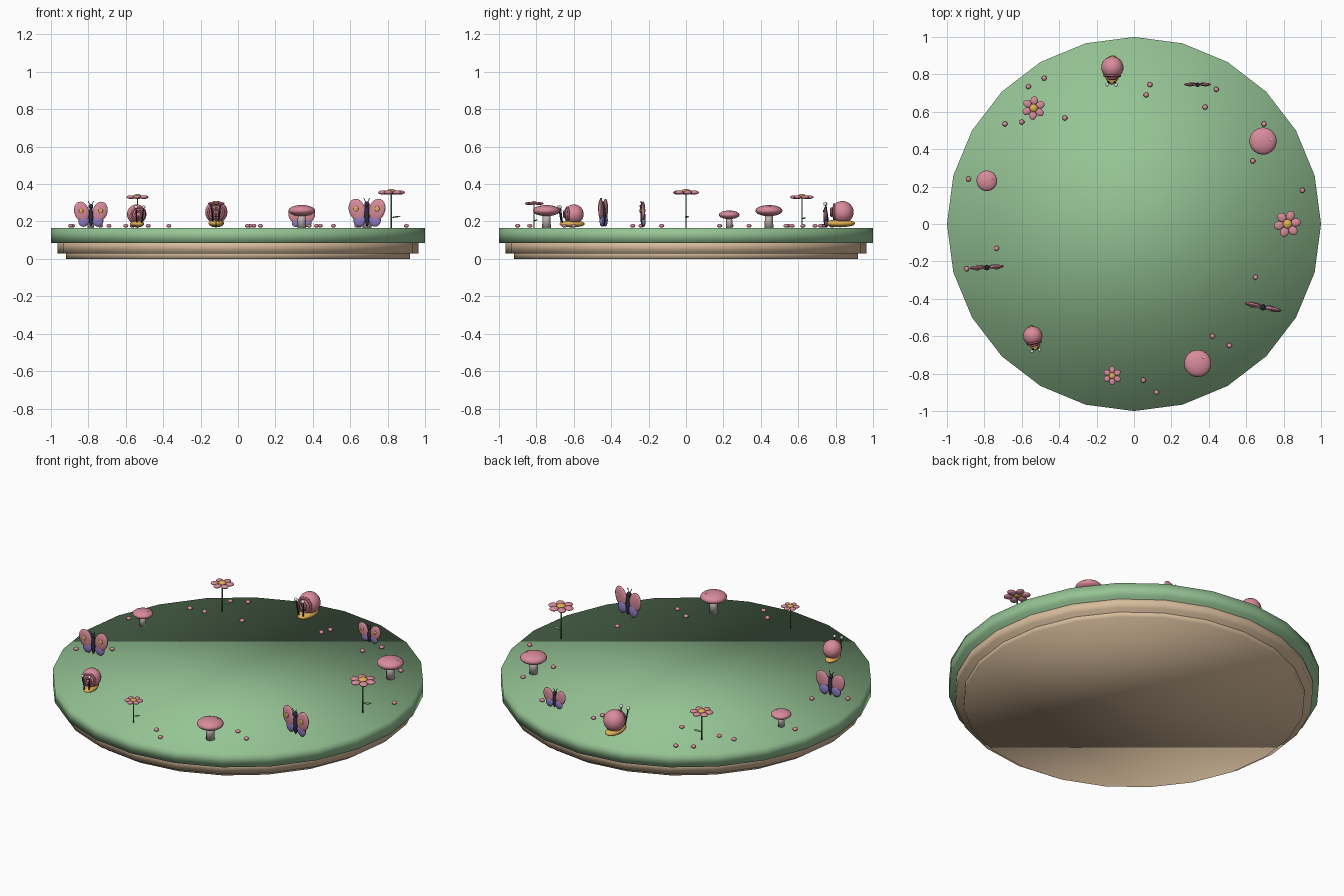
import bpy, bmesh, math
from mathutils import Matrix, Vector

if "Cube" in bpy.data.objects:
    bpy.data.objects.remove(bpy.data.objects["Cube"])

TOP = 0.165
COLORS = {
    "grass": (0.30, 0.55, 0.30), "soil": (0.68, 0.50, 0.33), "pink": (0.69, 0.26, 0.33),
    "purple": (0.27, 0.20, 0.55), "yellow": (0.75, 0.43, 0.09), "dark": (0.03, 0.03, 0.05),
    "stalk": (0.10, 0.28, 0.10), "leaf": (0.20, 0.45, 0.18), "stem": (0.55, 0.48, 0.45),
    "white": (0.85, 0.85, 0.80), "spiral": (0.33, 0.10, 0.13),
}
MATS = {}
for key, rgb in COLORS.items():
    MATS[key] = bpy.data.materials.new(key)
    MATS[key].diffuse_color = (*rgb, 1)


def finish(name, bm, mat):
    mesh = bpy.data.meshes.new(name)
    for f in bm.faces:
        f.smooth = True
    bm.to_mesh(mesh)
    bm.free()
    mesh.materials.append(MATS[mat])
    ob = bpy.data.objects.new(name, mesh)
    bpy.context.collection.objects.link(ob)
    return ob


def blob(name, mat, base, loc, size, rot=(0, 0, 0), seg=14, rings=9):
    """Ellipsoid with half-sizes `size`."""
    bm = bmesh.new()
    r = Matrix.Rotation(rot[2], 4, 'Z') @ Matrix.Rotation(rot[1], 4, 'Y') @ Matrix.Rotation(rot[0], 4, 'X')
    m = base @ Matrix.Translation(loc) @ r @ Matrix.Diagonal((*size, 1))
    bmesh.ops.create_uvsphere(bm, u_segments=seg, v_segments=rings, radius=1, matrix=m)
    return finish(name, bm, mat)


def rod(name, mat, base, a, b, r1, r2, seg=8):
    """Tapered cylinder from a to b."""
    a, b = Vector(a), Vector(b)
    d = b - a
    m = base @ Matrix.Translation((a + b) / 2) @ d.to_track_quat('Z', 'Y').to_matrix().to_4x4()
    bm = bmesh.new()
    bmesh.ops.create_cone(bm, cap_ends=True, segments=seg, radius1=r1, radius2=r2, depth=d.length, matrix=m)
    return finish(name, bm, mat)


def ring(name, mat, base, loc, major, minor, nu=16, nv=8):
    """Torus whose axis runs along y."""
    bm = bmesh.new()
    vs = []
    for i in range(nu):
        u = 2 * math.pi * i / nu
        for j in range(nv):
            v = 2 * math.pi * j / nv
            w = major + minor * math.cos(v)
            vs.append(bm.verts.new(base @ (Vector(loc) + Vector((w * math.cos(u), minor * math.sin(v), w * math.sin(u))))))
    for i in range(nu):
        for j in range(nv):
            k, l = (i + 1) % nu, (j + 1) % nv
            bm.faces.new((vs[i * nv + j], vs[i * nv + l], vs[k * nv + l], vs[k * nv + j]))
    bmesh.ops.recalc_face_normals(bm, faces=bm.faces)
    return finish(name, bm, mat)


def flower(base):
    rod("flower_stem", "stalk", base, (0, 0, 0), (0, 0, 0.188), 0.004, 0.004)
    blob("flower_leaf", "leaf", base, (0.026, 0, 0.06), (0.024, 0.010, 0.004), (0, -0.15, 0))
    for i in range(6):
        a = math.tau * i / 6
        blob("flower_petal", "pink", base, (0.046 * math.cos(a), 0.046 * math.sin(a), 0.19),
             (0.027, 0.023, 0.011), (0, 0, a))
    blob("flower_centre", "yellow", base, (0, 0, 0.195), (0.025, 0.025, 0.014))


def mushroom(base):
    rod("mushroom_stem", "stem", base, (0, 0, 0), (0, 0, 0.085), 0.024, 0.020, 12)
    blob("mushroom_cap", "pink", base, (0, 0, 0.093), (0.073, 0.073, 0.030), seg=18, rings=10)
    blob("mushroom_spot", "white", base, (0.042, 0.006, 0.116), (0.006, 0.006, 0.004))


def butterfly(base):
    blob("butterfly_body", "dark", base, (0, 0, 0.070), (0.013, 0.015, 0.062))
    blob("butterfly_head", "dark", base, (0, -0.005, 0.128), (0.014, 0.014, 0.014))
    for s in (-1, 1):
        blob("upper_wing", "pink", base, (s * 0.055, 0, 0.098), (0.045, 0.012, 0.060), (0, s * 0.3, 0))
        blob("lower_wing", "purple", base, (s * 0.042, 0.003, 0.042), (0.033, 0.012, 0.035), (0, -s * 0.3, 0))
        blob("wing_spot", "yellow", base, (s * 0.058, -0.012, 0.103), (0.013, 0.004, 0.015))
        rod("feeler", "dark", base, (s * 0.004, -0.006, 0.135), (s * 0.016, -0.012, 0.160), 0.002, 0.002, 6)


def snail(base):
    blob("snail_foot", "yellow", base, (0, 0.013, 0.025), (0.042, 0.080, 0.021))
    blob("snail_shell", "pink", base, (0, 0.025, 0.085), (0.060, 0.060, 0.060), seg=18, rings=12)
    ring("shell_ring_outer", "spiral", base, (0, -0.018, 0.085), 0.040, 0.008)
    ring("shell_ring_inner", "spiral", base, (0, -0.034, 0.085), 0.019, 0.007)
    for s in (-1, 1):
        rod("eye_stalk", "dark", base, (s * 0.015, -0.052, 0.035), (s * 0.024, -0.066, 0.125), 0.004, 0.004)
        blob("snail_eye", "white", base, (s * 0.024, -0.067, 0.129), (0.010, 0.010, 0.010))


# Layered round ground slab
I = Matrix.Identity(4)
rod("soil_bottom", "soil", I, (0, 0, 0), (0, 0, 0.045), 0.92, 0.92, 24)
rod("soil_middle", "soil", I, (0, 0, 0.03), (0, 0, 0.10), 0.965, 0.965, 24)
rod("grass_top", "grass", I, (0, 0, 0.085), (0, 0, TOP), 1.0, 1.0, 24)

# Eleven ornaments round the rim: kind cycles, each with scale and turn in degrees
kinds = (flower, mushroom, butterfly, snail)
settings = [(1, 10), (1, 0), (0.72, 0), (1, -2), (0.87, 25), (0.76, 0),
            (0.9, 3), (0.87, 12), (0.69, 30), (1, 40), (1, -12)]
for i, (scale, turn) in enumerate(settings):
    a = math.tau * i / 11
    kinds[i % 4](Matrix.Translation((0.82 * math.cos(a), 0.82 * math.sin(a), TOP))
                 @ Matrix.Rotation(math.radians(turn), 4, 'Z') @ Matrix.Scale(scale, 4))

# Small pink pebbles
for x, y in [(-.565, .735), (-.48, .78), (-.69, .535), (-.60, .545), (-.37, .567), (.065, .69), (.085, .745),
             (.38, .625), (.44, .72), (.695, .535), (.635, .337), (.90, .18), (.65, -.285), (.42, -.6),
             (.51, -.65), (.05, -.835), (.12, -.9), (-.895, -.24), (-.735, -.13), (-.885, .24)]:
    blob("pebble", "pink", I, (x, y, 0.177), (0.014, 0.014, 0.010), seg=10, rings=6)

for m in bpy.data.materials:
    if m.users and not m.is_grease_pencil:
        m.use_nodes = True
        m.node_tree.nodes["Principled BSDF"].inputs["Base Color"].default_value = m.diffuse_color
